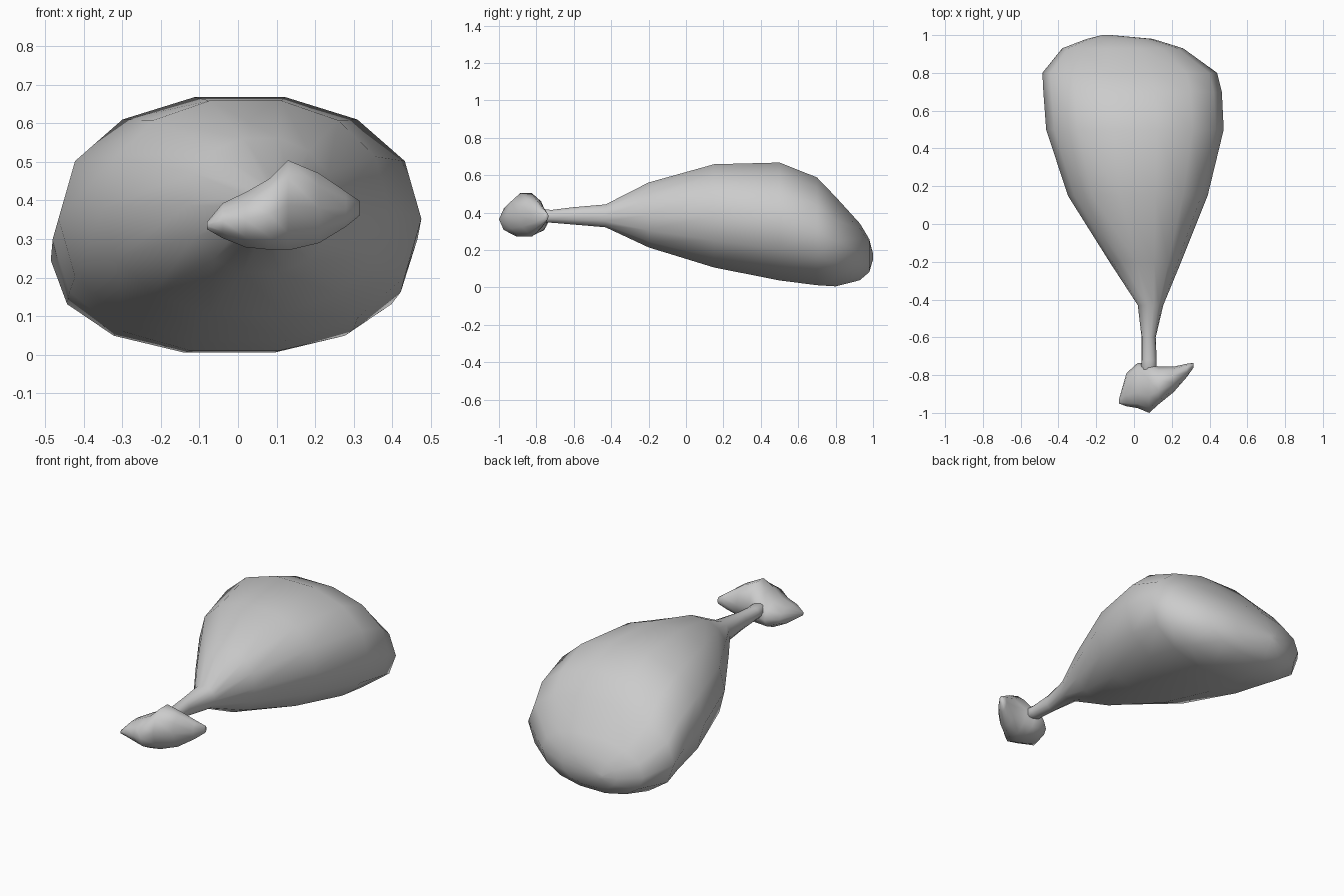
import bpy, bmesh, math

old = bpy.data.objects.get("Cube")
if old:
    bpy.data.objects.remove(old, do_unlink=True)

grey = bpy.data.materials.new("plain grey")
grey.use_nodes = True
colour = (0.6, 0.6, 0.6, 1)
grey.diffuse_color = colour
grey.node_tree.nodes["Principled BSDF"].inputs["Base Color"].default_value = colour


def loft(name, sections, place, sides, power):
    """Skin closed oval sections; each is (station, low u, high u, low z, high z)."""
    bm = bmesh.new()
    rings = []
    for s, u0, u1, z0, z1 in sections:
        ring = []
        for i in range(sides):
            a = math.tau * i / sides
            c, d = math.cos(a), math.sin(a)
            u = (u0 + u1) / 2 + (u1 - u0) / 2 * math.copysign(abs(c) ** power, c)
            z = (z0 + z1) / 2 + (z1 - z0) / 2 * math.copysign(abs(d) ** power, d)
            ring.append(bm.verts.new(place(s, u, z)))
        rings.append(ring)
    for a, b in zip(rings, rings[1:]):
        for i in range(sides):
            j = (i + 1) % sides
            bm.faces.new((a[i], a[j], b[j], b[i]))
    bm.faces.new(rings[0])
    bm.faces.new(rings[-1])
    bmesh.ops.recalc_face_normals(bm, faces=bm.faces)
    for f in bm.faces:
        f.smooth = True
    mesh = bpy.data.meshes.new(name)
    bm.to_mesh(mesh)
    bm.free()
    mesh.materials.append(grey)
    obj = bpy.data.objects.new(name, mesh)
    bpy.context.collection.objects.link(obj)
    return obj


# Meat and thin bone shaft, running front to back
loft("meat_and_shaft", [
    (-0.85, 0.03, 0.12, 0.35, 0.43),
    (-0.72, 0.04, 0.12, 0.345, 0.415),
    (-0.60, 0.04, 0.115, 0.335, 0.43),
    (-0.43, 0.02, 0.155, 0.32, 0.445),
    (-0.20, -0.13, 0.25, 0.21, 0.565),
    (0.15, -0.35, 0.39, 0.10, 0.665),
    (0.50, -0.465, 0.475, 0.03, 0.675),
    (0.70, -0.48, 0.465, 0.005, 0.595),
    (0.80, -0.485, 0.44, 0.0, 0.49),
    (0.93, -0.38, 0.26, 0.035, 0.345),
    (0.98, -0.25, 0.10, 0.08, 0.26),
    (1.00, -0.17, -0.12, 0.15, 0.18),
], lambda s, u, z: (u, s, z), 14, 0.92)

# Lumpy bone end, running right to left
loft("bone_knuckle", [
    (-0.08, -0.95, -0.93, 0.325, 0.345),
    (-0.04, -0.965, -0.79, 0.30, 0.395),
    (0.02, -0.975, -0.735, 0.275, 0.425),
    (0.08, -1.0, -0.735, 0.268, 0.46),
    (0.13, -0.955, -0.755, 0.265, 0.51),
    (0.21, -0.89, -0.755, 0.285, 0.475),
    (0.28, -0.81, -0.74, 0.33, 0.425),
    (0.315, -0.76, -0.735, 0.36, 0.40),
], lambda s, u, z: (s, u, z), 10, 1.0)
